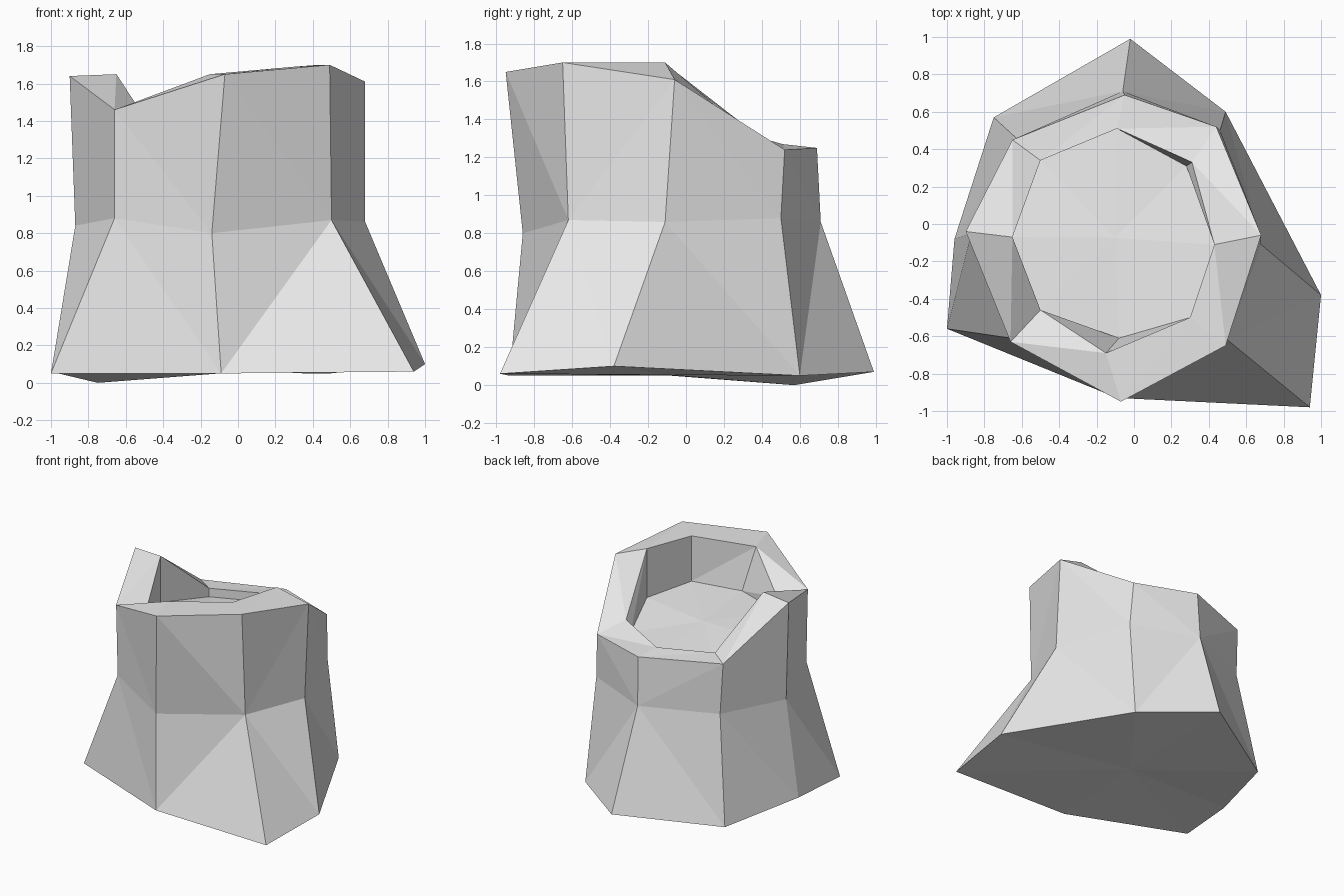
import bpy
import bmesh
from mathutils import Vector

# Remove the default cube only
default_cube = bpy.data.objects.get("Cube")
if default_cube:
    bpy.data.objects.remove(default_cube, do_unlink=True)

SIDES = 8

# Irregular eight-sided cross-sections, starting at the front, anticlockwise
base_ring = [(-.09, -.93, .05), (.94, -.98, .06), (1, -.38, .1), (.49, .6, .05),
             (-.02, .99, .07), (-.75, .57, 0), (-.96, -.08, .05), (-1, -.56, .05)]
waist_ring = [(-.14, -.86, .8), (.5, -.62, .87), (.68, -.11, .86), (.46, .5, .88),
              (-.06, .71, .86), (-.63, .46, .85), (-.87, -.05, .84), (-.66, -.61, .88)]
outer_rim = [(-.07, -.95, 1.65), (.49, -.65, 1.7), (.68, -.06, 1.61), (.44, .52, 1.24),
             (-.05, .69, 1.25), (-.65, .45, 1.26), (-.9, -.04, 1.64), (-.66, -.63, 1.46)]
inner_rim = [(-.15, -.69, 1.65), (.3, -.5, 1.69), (.43, -.11, 1.7), (.31, .33, 1.32),
             (-.09, .51, 1.27), (-.5, .34, 1.27), (-.65, -.07, 1.65), (-.5, -.46, 1.42)]
floor_ring = [(-.08, -.61, 1.3), (.3, -.5, 1.32), (.43, -.11, 1.3), (.28, .31, 1.22),
              (-.09, .51, 1.2), (-.5, .34, 1.2), (-.65, -.07, 1.27), (-.5, -.46, 1.3)]


def add_band(bm, lower, upper, diagonals):
    """Join two rings with triangles; each letter picks a rising or falling diagonal."""
    for i, diagonal in enumerate(diagonals):
        j = (i + 1) % SIDES
        a, b, c, d = lower[i], lower[j], upper[j], upper[i]
        if diagonal == "r":
            bm.faces.new((a, b, c))
            bm.faces.new((a, c, d))
        else:
            bm.faces.new((a, b, d))
            bm.faces.new((b, c, d))


def add_fan(bm, ring, flip):
    """Close a ring with triangles around its average point."""
    centre = bm.verts.new(sum((v.co for v in ring), Vector()) / SIDES)
    for i in range(SIDES):
        a, b = ring[i], ring[(i + 1) % SIDES]
        bm.faces.new((b, a, centre) if flip else (a, b, centre))


# One plain grey for the whole stump
grey = bpy.data.materials.new("plain_grey")
grey.use_nodes = True
grey.diffuse_color = (.8, .8, .8, 1)
for node in grey.node_tree.nodes:
    if node.type == "BSDF_PRINCIPLED":
        node.inputs["Base Color"].default_value = grey.diffuse_color

# Flared trunk, broken rim, hollow wall and hollow floor as one closed shell
bm = bmesh.new()
base, waist, rim, lip, hollow = [
    [bm.verts.new(point) for point in ring]
    for ring in (base_ring, waist_ring, outer_rim, inner_rim, floor_ring)
]
add_band(bm, base, waist, "rfffffff".replace("rfff", "rffr", 1))
add_band(bm, waist, rim, "frffrfrf")
add_band(bm, rim, lip, "rrrrrrfr")
add_band(bm, lip, hollow, "r" * SIDES)
add_fan(bm, hollow, flip=False)
add_fan(bm, base, flip=True)

mesh = bpy.data.meshes.new("hollow_stump")
bm.to_mesh(mesh)
bm.free()
mesh.materials.append(grey)
stump = bpy.data.objects.new("hollow_stump", mesh)
bpy.context.collection.objects.link(stump)
